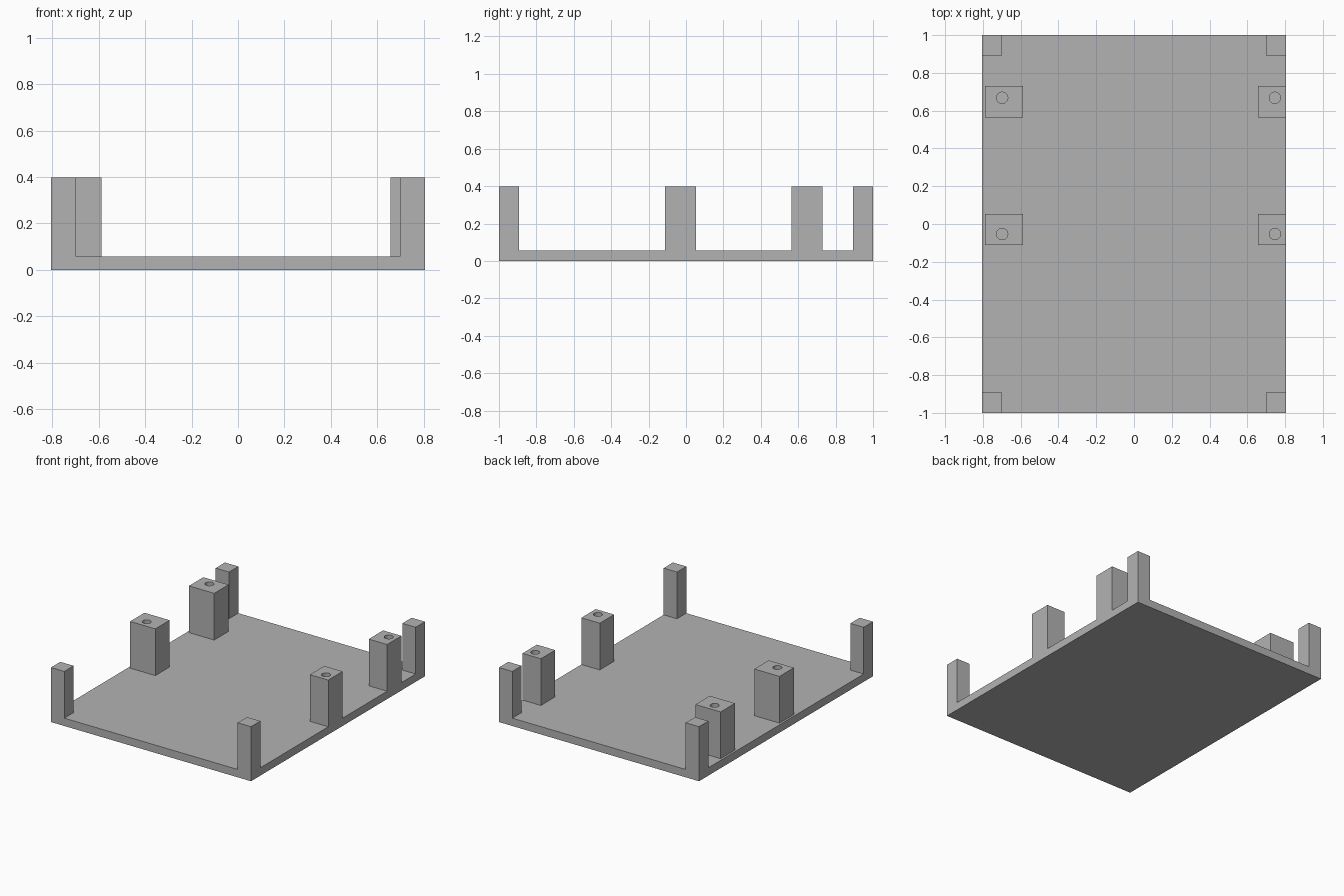
import bpy

cube = bpy.data.objects.get("Cube")
if cube:
    bpy.data.objects.remove(cube, do_unlink=True)

HALF_X, HALF_Y = 0.805, 1.0
FLOOR, TOP = 0.057, 0.397
CORNER = 0.107
HOLE_RADIUS = 0.03

grey = bpy.data.materials.new("plain grey")
grey.use_nodes = True
colour = (0.45, 0.45, 0.45, 1)
grey.diffuse_color = colour
grey.node_tree.nodes["Principled BSDF"].inputs["Base Color"].default_value = colour


def box(name, x0, x1, y0, y1, z0, z1):
    """Axis-aligned box between two corners."""
    bpy.ops.mesh.primitive_cube_add(
        size=1, location=((x0 + x1) / 2, (y0 + y1) / 2, (z0 + z1) / 2))
    ob = bpy.context.object
    ob.name = name
    ob.scale = (x1 - x0, y1 - y0, z1 - z0)
    bpy.ops.object.transform_apply(location=False, rotation=False, scale=True)
    ob.data.materials.append(grey)
    return ob


def drill(ob, x, y):
    """Cut a round vertical screw hole through a block."""
    bpy.ops.mesh.primitive_cylinder_add(
        vertices=32, radius=HOLE_RADIUS, depth=2, location=(x, y, TOP / 2))
    cutter = bpy.context.object
    cutter.hide_render = True
    cutter.data.materials.append(grey)
    mod = ob.modifiers.new("screw hole", 'BOOLEAN')
    mod.operation = 'DIFFERENCE'
    mod.solver = 'EXACT'
    mod.object = cutter
    bpy.ops.object.select_all(action='DESELECT')
    bpy.context.view_layer.objects.active = ob
    ob.select_set(True)
    bpy.ops.object.modifier_apply(modifier=mod.name)
    bpy.data.objects.remove(cutter, do_unlink=True)
    bpy.ops.object.shade_smooth_by_angle()


# Base plate
box("base_plate", -HALF_X, HALF_X, -HALF_Y, HALF_Y, 0, FLOOR)

# Corner posts
for side, sx in (("left", 1), ("right", -1)):
    for end, sy in (("front", -1), ("back", 1)):
        xs = sorted((sx * HALF_X, sx * (HALF_X - CORNER)))
        ys = sorted((sy * HALF_Y, sy * (HALF_Y - CORNER)))
        box(f"{end}_{side}_corner_post", *xs, *ys, FLOOR, TOP)

# Screw blocks: x range and hole x per side, y range and hole y per row
columns = (("right", -0.79, -0.587, -0.698), ("left", 0.657, HALF_X, 0.746))
rows = (("middle", -0.112, 0.053, -0.053), ("back", 0.565, 0.73, 0.668))
for side, x0, x1, hole_x in columns:
    for row, y0, y1, hole_y in rows:
        block = box(f"{row}_{side}_screw_block", x0, x1, y0, y1, FLOOR, TOP)
        drill(block, hole_x, hole_y)
